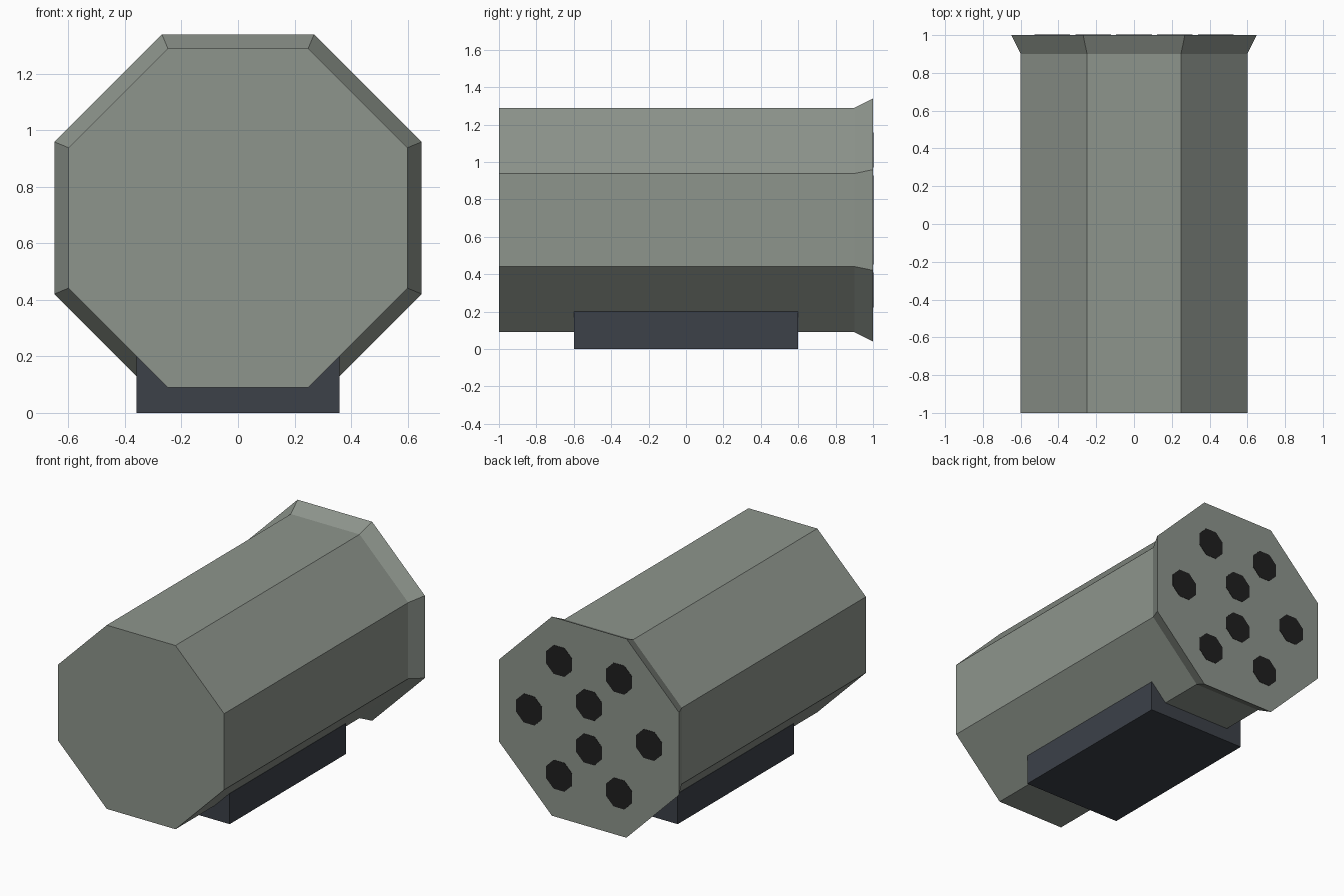
import bpy
import bmesh
from math import pi, cos, sin
from mathutils import Matrix, Vector

cube = bpy.data.objects.get("Cube")
if cube:
    bpy.data.objects.remove(cube, do_unlink=True)

AXIS_Z = 0.69


def material(name, rgb):
    mat = bpy.data.materials.new(name)
    mat.use_nodes = True
    mat.diffuse_color = (*rgb, 1)
    mat.node_tree.nodes["Principled BSDF"].inputs["Base Color"].default_value = (*rgb, 1)
    return mat


def add_object(name, bm, mat):
    bmesh.ops.recalc_face_normals(bm, faces=bm.faces)
    mesh = bpy.data.meshes.new(name)
    bm.to_mesh(mesh)
    bm.free()
    mesh.materials.append(mat)
    obj = bpy.data.objects.new(name, mesh)
    bpy.context.collection.objects.link(obj)
    return obj


def prism(name, sections, mat, centre=(0, AXIS_Z), sides=8):
    """Loft flat-topped polygons along y from (y, apothem) pairs."""
    bm = bmesh.new()
    rings = []
    for y, apothem in sections:
        radius = apothem / cos(pi / sides)
        angles = [(i + 0.5) * 2 * pi / sides for i in range(sides)]
        rings.append([bm.verts.new((centre[0] + radius * cos(a), y,
                                    centre[1] + radius * sin(a))) for a in angles])
    for a, b in zip(rings, rings[1:]):
        for i in range(sides):
            j = (i + 1) % sides
            bm.faces.new((a[i], a[j], b[j], b[i]))
    bm.faces.new(rings[0])
    bm.faces.new(rings[-1])
    return add_object(name, bm, mat)


body_grey = material("grey green", (0.27, 0.30, 0.265))
mount_blue = material("dark slate", (0.045, 0.052, 0.066))
bore_black = material("bore black", (0.014, 0.014, 0.014))

# Octagonal casing with a flared rear rim
prism("casing", [(-1, 0.6), (0.9, 0.6), (1, 0.65)], body_grey)

# Mounting block underneath
bm = bmesh.new()
bmesh.ops.create_cube(bm, size=1, matrix=Matrix.Translation((0, 0, 0.1))
                      @ Matrix.Diagonal(Vector((0.72, 1.2, 0.2, 1))))
add_object("mounting_block", bm, mount_blue)

# Rear openings: a ring of six and a pair in the middle
spots = [(0.433 * cos(i * pi / 3), 0.433 * sin(i * pi / 3)) for i in range(6)]
spots += [(0, 0.145), (0, -0.145)]
for n, (x, dz) in enumerate(spots, 1):
    prism(f"rear_opening_{n}", [(0.99, 0.094), (1.002, 0.094)], bore_black,
          centre=(x, AXIS_Z + dz))
